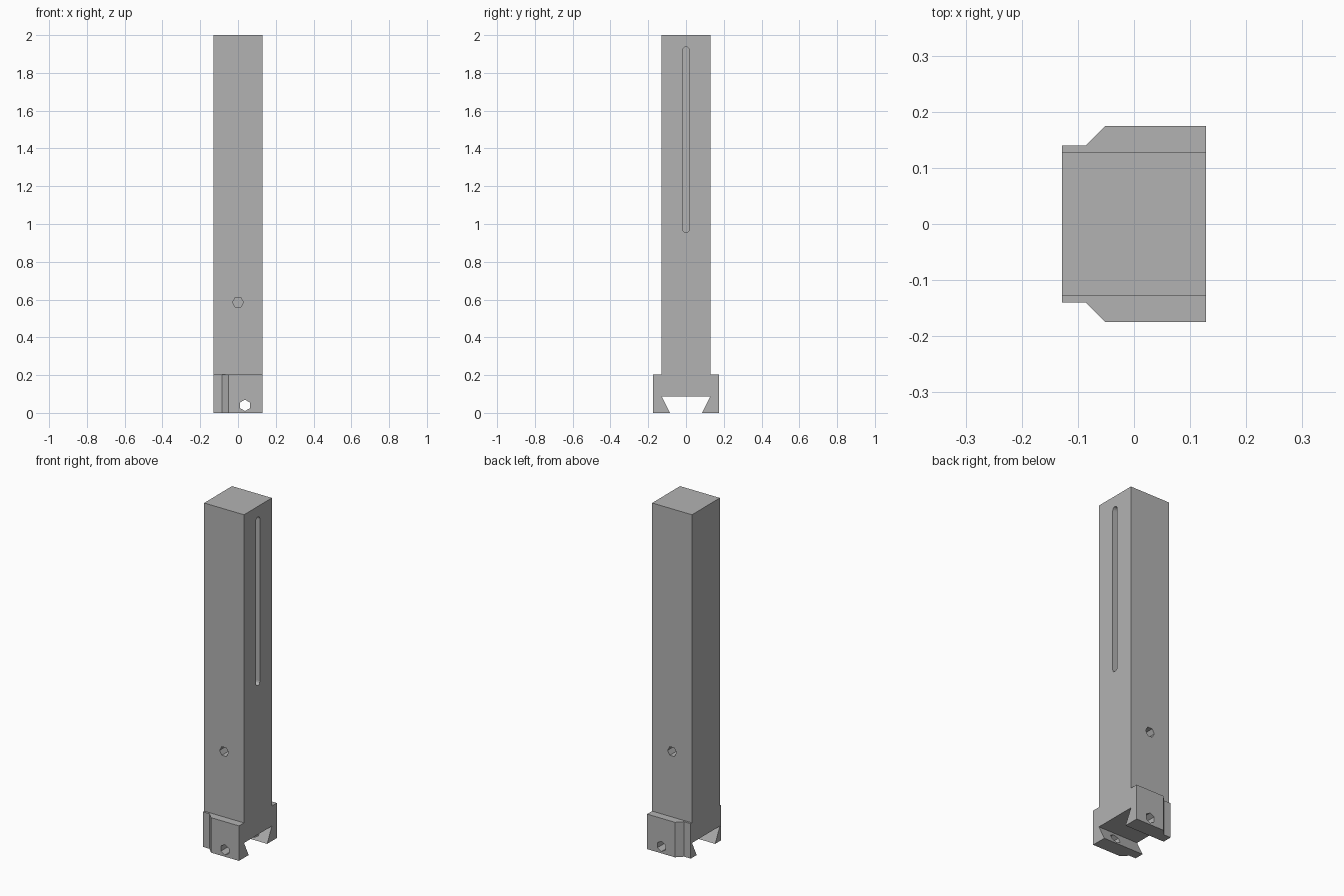
import bpy, math
from mathutils import Vector

cube = bpy.data.objects.get("Cube")
if cube:
    bpy.data.objects.remove(cube, do_unlink=True)

HALF = 0.1285      # half width of the post
JAW = 0.1745       # half depth of the clamp foot
FOOT = 0.204       # height of the clamp foot

grey = bpy.data.materials.new("plain grey")
grey.use_nodes = True
grey.diffuse_color = (0.45, 0.45, 0.45, 1)
grey.node_tree.nodes["Principled BSDF"].inputs["Base Color"].default_value = grey.diffuse_color


def prism(name, outline, axis, start, end):
    """Extrude a 2D outline along x, y or z."""
    place = {"x": lambda a, b, t: (t, a, b),
             "y": lambda a, b, t: (a, t, b),
             "z": lambda a, b, t: (a, b, t)}[axis]
    n = len(outline)
    verts = [place(a, b, t) for t in (start, end) for a, b in outline]
    faces = [tuple(range(n))[::-1], tuple(range(n, 2 * n))]
    faces += [(i, (i + 1) % n, n + (i + 1) % n, n + i) for i in range(n)]
    mesh = bpy.data.meshes.new(name)
    mesh.from_pydata(verts, [], faces)
    mesh.materials.append(grey)
    # Make every shell face outwards
    centre = sum((Vector(v) for v in verts), Vector()) / len(verts)
    if (mesh.polygons[1].center - centre).dot(mesh.polygons[1].normal) < 0:
        mesh.flip_normals()
    obj = bpy.data.objects.new(name, mesh)
    bpy.context.collection.objects.link(obj)
    return obj


def arc(cx, cz, radius, first, last, steps):
    """Points on an arc, both ends included; angles in degrees."""
    angles = [math.radians(first + (last - first) * i / steps) for i in range(steps + 1)]
    return [(cx + radius * math.cos(a), cz + radius * math.sin(a)) for a in angles]


def hexagon(cx, cz, radius, turn):
    return arc(cx, cz, radius, turn, turn + 300, 5)


def cut(target, cutter):
    cutter.hide_render = True
    mod = target.modifiers.new("cut", "BOOLEAN")
    mod.operation = "DIFFERENCE"
    mod.solver = "EXACT"
    mod.object = cutter
    bpy.context.view_layer.objects.active = target
    bpy.ops.object.modifier_apply(modifier=mod.name)
    bpy.data.objects.remove(cutter, do_unlink=True)


# Post with its clamp foot and dovetail channel, as one side profile
side = [(HALF, 2), (HALF, FOOT), (JAW, FOOT), (JAW, 0), (0.085, 0), (HALF, 0.087)]
outline = side + [(-y, z) for y, z in reversed(side)]
post = prism("post_with_clamp_foot", outline, "x", -HALF, HALF)

for s in (-1, 1):
    # Stepped and sloped corner of each jaw
    corner = [(-0.2, 0.14 * s), (-0.086, 0.14 * s), (-0.041, 0.1845 * s), (-0.2, 0.1845 * s)]
    cut(post, prism("corner_cutter", corner, "z", -0.1, 0.3))
    # Blind screw hole in the post
    cut(post, prism("post_hole_cutter", hexagon(0, 0.585, 0.029, 0), "y", 0.07 * s, 0.2 * s))
    # Clamp bolt hole through each jaw
    cut(post, prism("bolt_hole_cutter", hexagon(0.037, 0.04, 0.03, 30), "y", 0.05 * s, 0.25 * s))

# Long rounded slot in one side
slot = arc(0, 1.92, 0.018, 0, 180, 6) + arc(0, 0.973, 0.018, 180, 360, 6)
cut(post, prism("slot_cutter", slot, "x", HALF - 0.05, HALF + 0.1))
